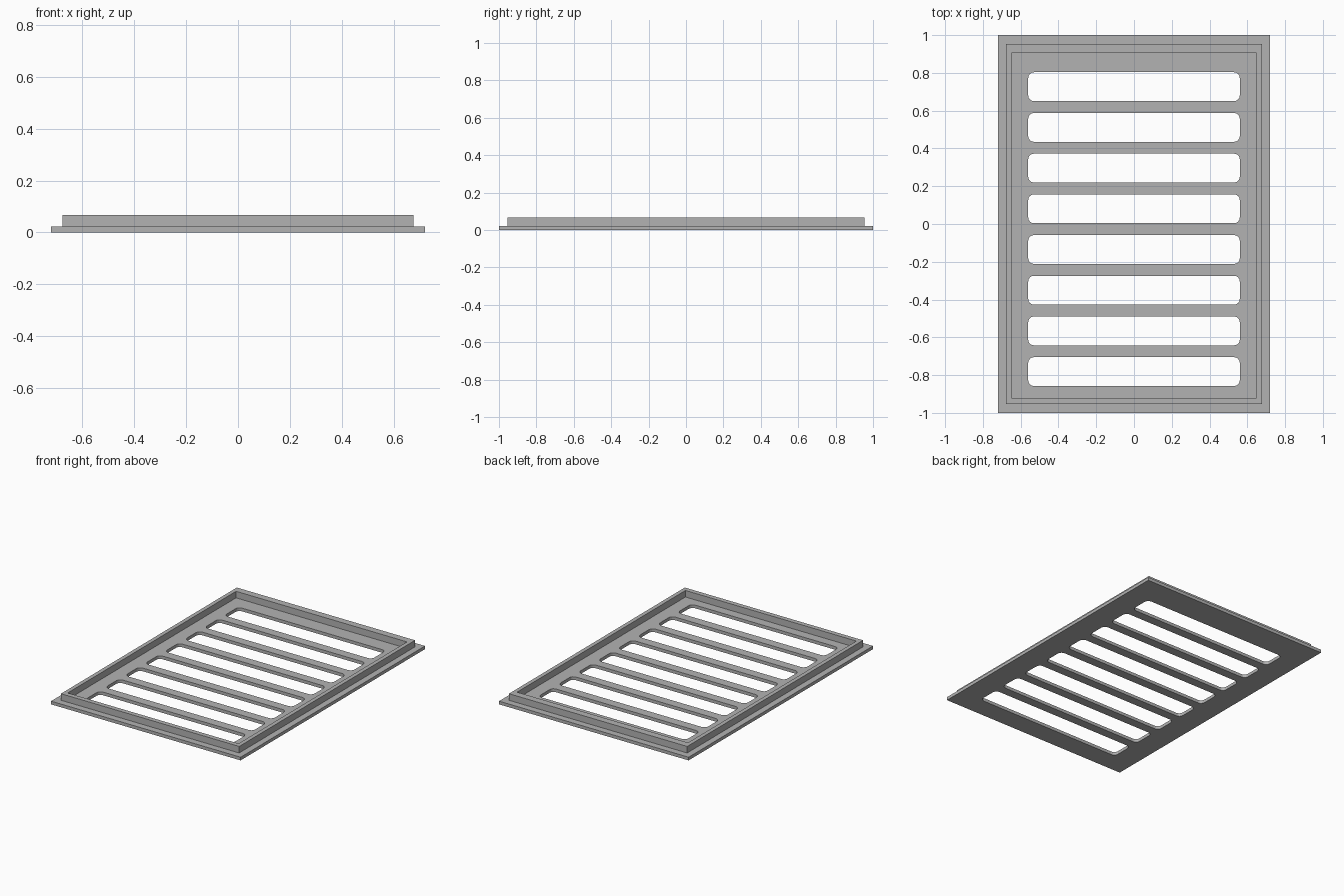
import bpy
import bmesh
from math import cos, sin, pi

if "Cube" in bpy.data.objects:
    bpy.data.objects.remove(bpy.data.objects["Cube"], do_unlink=True)

# Single grey finish
grey = bpy.data.materials.new("plain grey")
grey.use_nodes = True
colour = (0.45, 0.45, 0.45, 1)
grey.diffuse_color = colour
grey.node_tree.nodes["Principled BSDF"].inputs["Base Color"].default_value = colour


def rectangle(x, y0, y1, radius=0.0, steps=4):
    """Outline of half-width x between y0 and y1, with optional round corners."""
    if not radius:
        return [(-x, y0), (x, y0), (x, y1), (-x, y1)]
    centres = [(x - radius, y1 - radius), (radius - x, y1 - radius),
               (radius - x, y0 + radius), (x - radius, y0 + radius)]
    points = []
    for quarter, (cx, cy) in enumerate(centres):
        for i in range(steps + 1):
            a = (quarter + i / steps) * pi / 2
            points.append((cx + radius * cos(a), cy + radius * sin(a)))
    return points


def pierced_slab(name, outlines, z0, z1):
    """Flat slab: the first outline is the edge, the others are holes."""
    bm = bmesh.new()
    edges = []
    for outline in outlines:
        verts = [bm.verts.new((x, y, z0)) for x, y in outline]
        for a, b in zip(verts, verts[1:] + verts[:1]):
            edges.append(bm.edges.new((a, b)))
    bmesh.ops.triangle_fill(bm, use_beauty=True, edges=edges, normal=(0, 0, 1))
    result = bmesh.ops.extrude_face_region(bm, geom=bm.faces[:], use_keep_orig=True)
    top = [v for v in result["geom"] if isinstance(v, bmesh.types.BMVert)]
    bmesh.ops.translate(bm, verts=top, vec=(0, 0, z1 - z0))
    bmesh.ops.recalc_face_normals(bm, faces=bm.faces[:])
    bmesh.ops.dissolve_limit(bm, angle_limit=0.01, verts=bm.verts[:], edges=bm.edges[:])
    bmesh.ops.triangulate(bm, faces=[f for f in bm.faces if len(f.verts) > 4])
    mesh = bpy.data.meshes.new(name)
    bm.to_mesh(mesh)
    bm.free()
    mesh.materials.append(grey)
    obj = bpy.data.objects.new(name, mesh)
    bpy.context.collection.objects.link(obj)
    return obj


# Base plate with eight evenly spaced slots
slot_height, pitch, first = 0.153, 0.2155, -0.858
slots = [rectangle(0.56, first + i * pitch, first + i * pitch + slot_height, 0.03)
         for i in range(8)]
pierced_slab("slotted_plate", [rectangle(0.72, -1, 1)] + slots, 0, 0.022)

# Raised rim, a little wider along the back
pierced_slab("raised_rim",
             [rectangle(0.677, -0.954, 0.954), rectangle(0.649, -0.921, 0.906)],
             0.022, 0.067)
